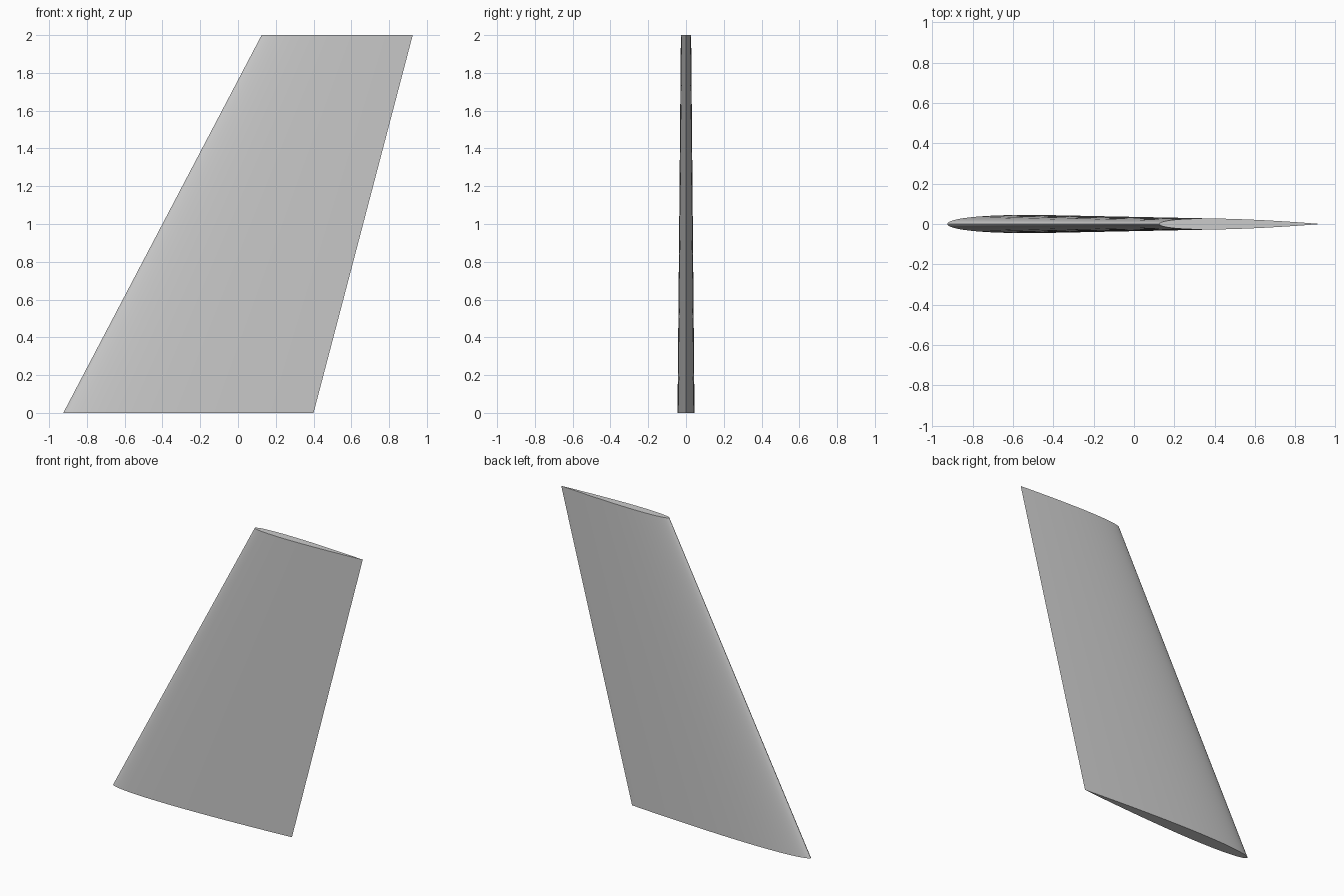
import bpy, bmesh, math

cube = bpy.data.objects.get("Cube")
if cube:
    bpy.data.objects.remove(cube, do_unlink=True)

# Colour
grey = bpy.data.materials.new("light_grey")
grey.use_nodes = True
colour = (0.6, 0.6, 0.6, 1)
grey.diffuse_color = colour
grey.node_tree.nodes["Principled BSDF"].inputs["Base Color"].default_value = colour

STEPS = 32
THICKNESS = 0.068


def half_thickness(t):
    """Symmetric airfoil half thickness at chord fraction t, closed at the tail."""
    return 5 * THICKNESS * (0.2969 * math.sqrt(t) - 0.126 * t - 0.3516 * t**2
                            + 0.2843 * t**3 - 0.1036 * t**4)


def airfoil(bm, lead, trail, z):
    """Closed loop of vertices: tail, one side to the nose, other side back."""
    chord = trail - lead
    loop = []
    for i in range(2 * STEPS):
        t = (1 + math.cos(math.pi * i / STEPS)) / 2
        side = 1 if i <= STEPS else -1
        y = 0 if i in (0, STEPS) else side * half_thickness(t) * chord
        loop.append(bm.verts.new((lead + t * chord, y, z)))
    return loop


# Swept, tapered fin lofted from root to tip
bm = bmesh.new()
root = airfoil(bm, -0.925, 0.4, 0)
tip = airfoil(bm, 0.125, 0.925, 2)
count = len(root)
for i in range(count):
    j = (i + 1) % count
    bm.faces.new((root[i], root[j], tip[j], tip[i]))
bm.faces.new(root)
bm.faces.new(tip)
bmesh.ops.recalc_face_normals(bm, faces=bm.faces)
mesh = bpy.data.meshes.new("fin")
bm.to_mesh(mesh)
bm.free()
mesh.materials.append(grey)
fin = bpy.data.objects.new("fin", mesh)
bpy.context.collection.objects.link(fin)

# Smooth skin, sharp tail edge and flat ends
bpy.ops.object.select_all(action="DESELECT")
fin.select_set(True)
bpy.context.view_layer.objects.active = fin
bpy.ops.object.shade_smooth_by_angle(angle=math.radians(40))
